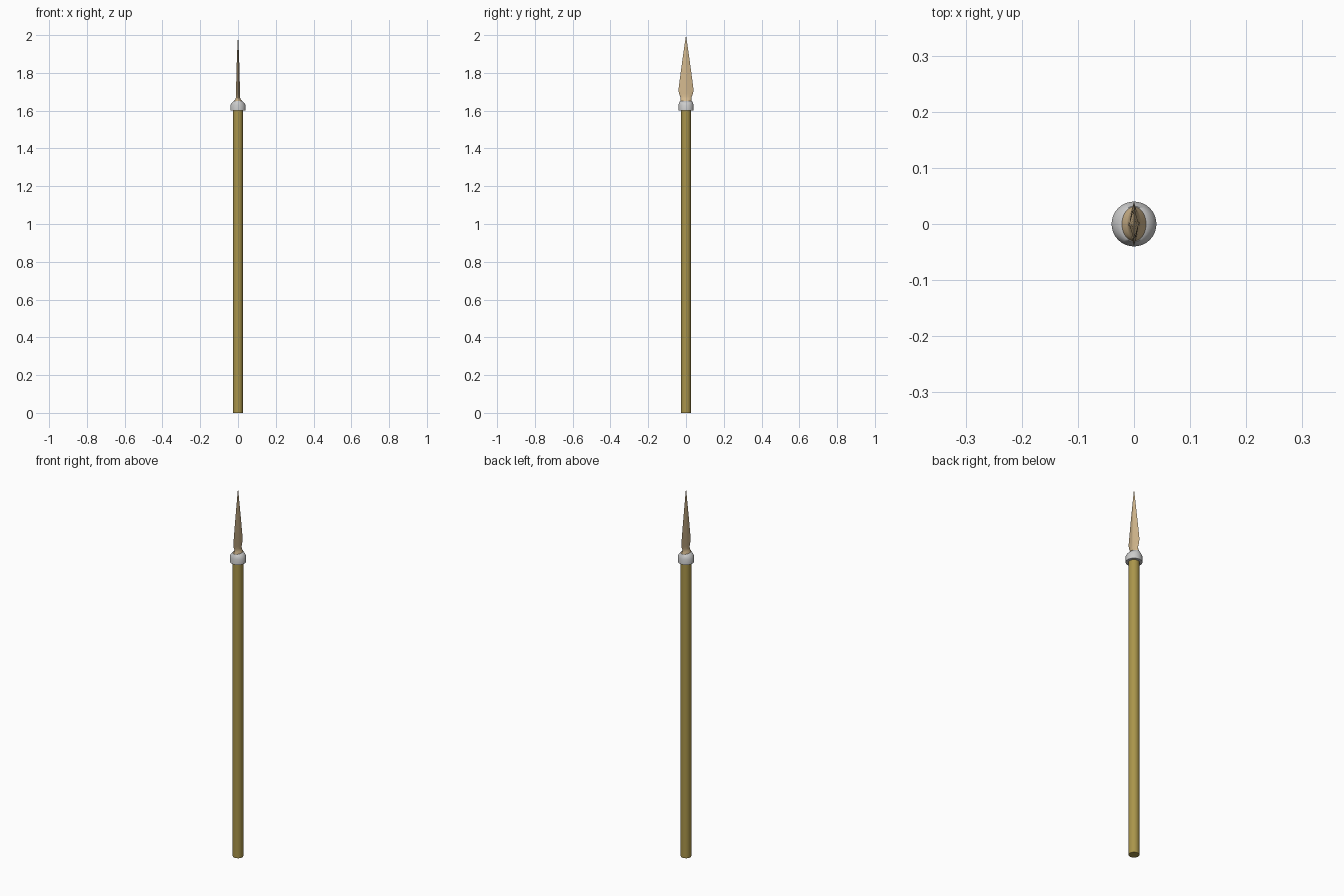
import bpy, bmesh, math

if "Cube" in bpy.data.objects:
    bpy.data.objects.remove(bpy.data.objects["Cube"])

SEG = 32


def material(name, rgb):
    m = bpy.data.materials.new(name)
    m.diffuse_color = (*rgb, 1)
    m.use_nodes = True
    m.node_tree.nodes["Principled BSDF"].inputs["Base Color"].default_value = m.diffuse_color
    return m


def ring_point(a, rx, ry, p):
    # p = 2 gives an ellipse, p = 1 a diamond
    c, s = math.cos(a), math.sin(a)
    k = (abs(c) ** p + abs(s) ** p) ** (-1 / p)
    return rx * c * k, ry * s * k


def loft(name, rings, tip=None, mat=None, smooth=60):
    """Skin rings of (z, half width x, half width y, roundness)."""
    bm = bmesh.new()
    loops = []
    for z, rx, ry, p in rings:
        pts = [ring_point(2 * math.pi * i / SEG, rx, ry, p) for i in range(SEG)]
        loops.append([bm.verts.new((x, y, z)) for x, y in pts])
    for lo, hi in zip(loops, loops[1:]):
        for i in range(SEG):
            j = (i + 1) % SEG
            bm.faces.new((lo[i], lo[j], hi[j], hi[i]))
    bm.faces.new(loops[0][::-1])
    if tip is None:
        bm.faces.new(loops[-1])
    else:
        t = bm.verts.new((0, 0, tip))
        for i in range(SEG):
            bm.faces.new((loops[-1][i], loops[-1][(i + 1) % SEG], t))
    me = bpy.data.meshes.new(name)
    bm.to_mesh(me)
    bm.free()
    ob = bpy.data.objects.new(name, me)
    bpy.context.collection.objects.link(ob)
    if mat:
        me.materials.append(mat)
    bpy.ops.object.select_all(action='DESELECT')
    ob.select_set(True)
    bpy.context.view_layer.objects.active = ob
    bpy.ops.object.shade_smooth_by_angle(angle=math.radians(smooth))
    return ob


wood = material("wood", (0.40, 0.30, 0.07))
bone = material("bone", (0.65, 0.48, 0.27))

# Straight round shaft
loft("shaft", [(0, 0.026, 0.026, 2), (1.605, 0.026, 0.026, 2)], mat=wood)

# Collar with a sloping shoulder
loft("collar", [(1.60, 0.04, 0.04, 2), (1.630, 0.04, 0.04, 2),
                (1.640, 0.034, 0.037, 2), (1.652, 0.023, 0.032, 2)])

# Blade: round socket flowing into a diamond-section leaf
loft("blade", [(1.645, 0.023, 0.030, 2), (1.652, 0.0215, 0.0305, 2),
               (1.662, 0.013, 0.029, 1.8), (1.674, 0.010, 0.030, 1.5),
               (1.690, 0.010, 0.037, 1.15), (1.710, 0.010, 0.040, 1),
               (1.80, 0.0085, 0.0285, 1), (1.90, 0.005, 0.0145, 1)],
     tip=2.0, mat=bone)
